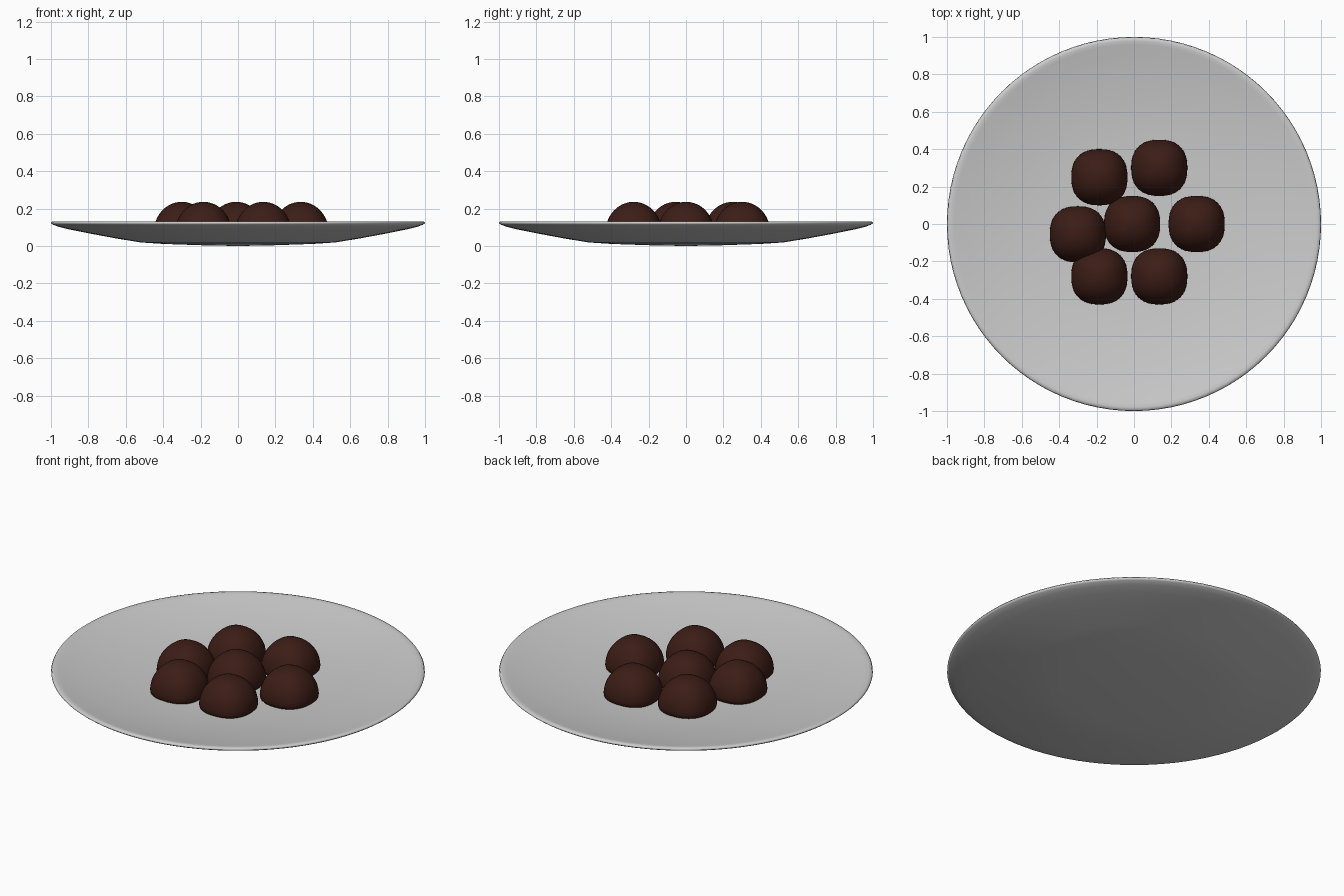
import bpy, bmesh, math

if "Cube" in bpy.data.objects:
    bpy.data.objects.remove(bpy.data.objects["Cube"])


def material(name, color):
    m = bpy.data.materials.new(name)
    m.diffuse_color = color
    m.use_nodes = True
    m.node_tree.nodes["Principled BSDF"].inputs["Base Color"].default_value = m.diffuse_color
    return m


def lathe(name, profile, location=(0, 0, 0), steps=96, squareness=2.0, mat=None):
    """Revolve an (r, z) profile; squareness > 2 gives a squircle plan."""
    bm = bmesh.new()
    rings = []
    for r, z in profile:
        if r == 0:
            rings.append([bm.verts.new((0, 0, z))])
            continue
        ring = []
        for i in range(steps):
            a = 2 * math.pi * i / steps
            c, s = math.cos(a), math.sin(a)
            k = r / (abs(c) ** squareness + abs(s) ** squareness) ** (1 / squareness)
            ring.append(bm.verts.new((k * c, k * s, z)))
        rings.append(ring)
    for lo, hi in zip(rings, rings[1:]):
        for i in range(steps):
            j = (i + 1) % steps
            if len(lo) == 1:
                bm.faces.new((lo[0], hi[j], hi[i]))
            elif len(hi) == 1:
                bm.faces.new((lo[i], lo[j], hi[0]))
            else:
                bm.faces.new((lo[i], lo[j], hi[j], hi[i]))
    bmesh.ops.recalc_face_normals(bm, faces=bm.faces)
    mesh = bpy.data.meshes.new(name)
    bm.to_mesh(mesh)
    bm.free()
    obj = bpy.data.objects.new(name, mesh)
    obj.location = location
    bpy.context.collection.objects.link(obj)
    if mat:
        mesh.materials.append(mat)
    for p in mesh.polygons:
        p.use_smooth = True
    return obj


# Shallow dish: underside, rounded rim, then the hollow top
plate_profile = [
    (0, 0), (0.2, 0.004), (0.4, 0.011), (0.52, 0.019), (0.65, 0.040),
    (0.8, 0.068), (0.9, 0.088), (0.96, 0.103), (0.99, 0.114), (1.0, 0.122),
    (0.995, 0.130), (0.98, 0.132), (0.96, 0.128), (0.9, 0.114), (0.8, 0.096),
    (0.65, 0.073), (0.5, 0.058), (0.35, 0.050), (0.2, 0.046), (0, 0.044),
]
lathe("plate", plate_profile)

# Domed sweets with a softly squared plan and a flat base
chocolate = material("chocolate", (0.045, 0.012, 0.008, 1))
dome = [(0, 0.045), (0.12, 0.045), (0.138, 0.052), (0.147, 0.062)]
for i in range(13):
    t = math.pi / 2 * i / 12
    dome.append((0.15 * math.cos(t) if i < 12 else 0, 0.075 + 0.161 * math.sin(t)))

spots = [(-0.01, 0), (-0.185, 0.25), (0.135, 0.30), (-0.30, -0.055),
         (0.335, 0), (-0.185, -0.28), (0.135, -0.28)]
for n, (x, y) in enumerate(spots, 1):
    lathe(f"sweet_{n}", dome, (x, y, 0), 48, 2.4, chocolate)
